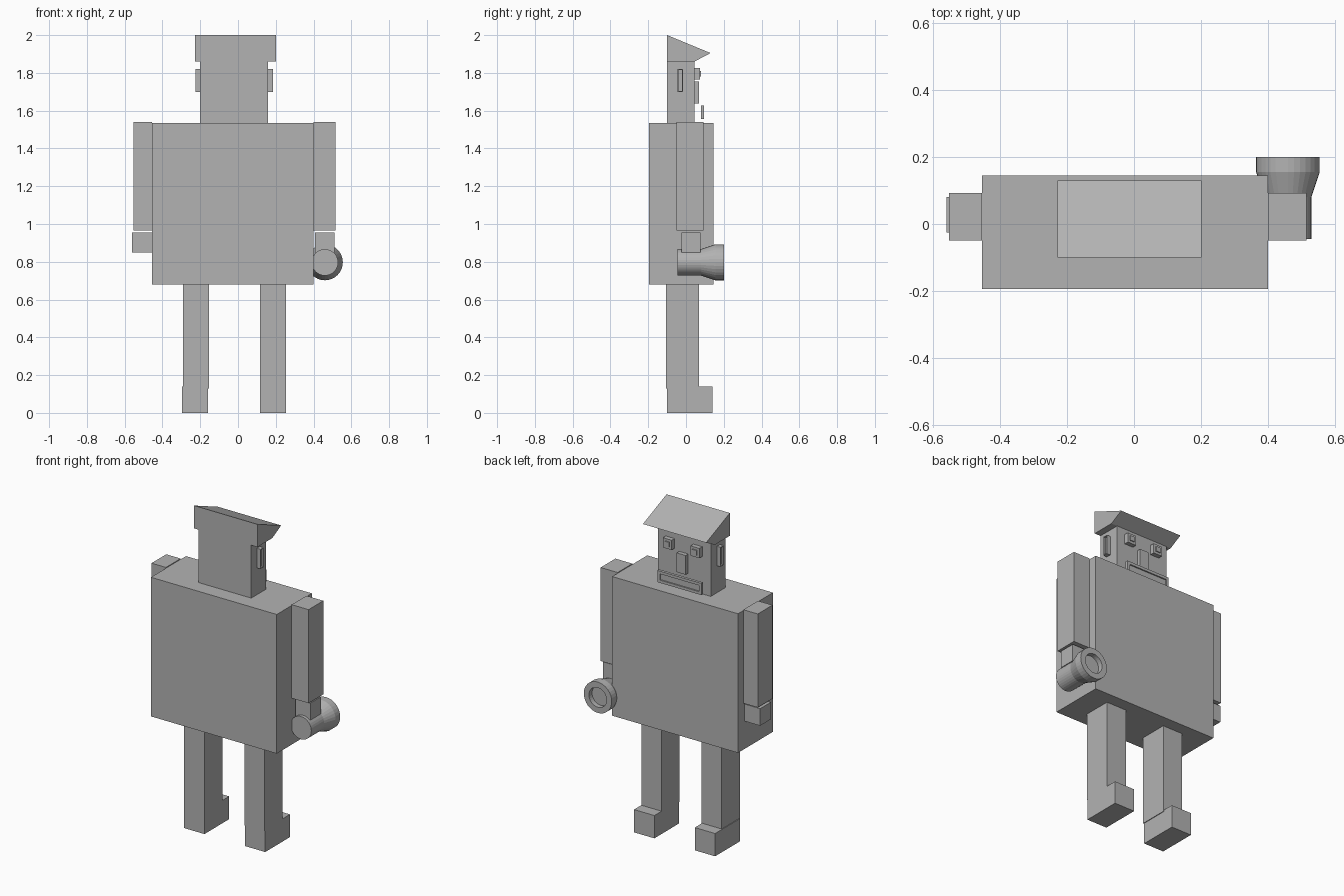
import bpy, bmesh, math
from mathutils import Vector

cube = bpy.data.objects.get("Cube")
if cube:
    bpy.data.objects.remove(cube, do_unlink=True)

# The single grey colour
GREY = (0.45, 0.45, 0.45, 1)
mat = bpy.data.materials.new("plain grey")
mat.use_nodes = True
mat.diffuse_color = GREY
mat.node_tree.nodes["Principled BSDF"].inputs["Base Color"].default_value = GREY


def finish(name, bm):
    bmesh.ops.recalc_face_normals(bm, faces=bm.faces)
    mesh = bpy.data.meshes.new(name)
    bm.to_mesh(mesh)
    bm.free()
    mesh.materials.append(mat)
    obj = bpy.data.objects.new(name, mesh)
    bpy.context.collection.objects.link(obj)
    return obj


def box(name, x, y, z, panel=None, border=0.0, depth=0.0):
    """Box from ranges; panel is the direction of a face to inset and push in or out."""
    bm = bmesh.new()
    bmesh.ops.create_cube(bm, size=1)
    for v in bm.verts:
        v.co = [r[0] if c < 0 else r[1] for c, r in zip(v.co, (x, y, z))]
    bm.normal_update()
    if panel:
        face = max(bm.faces, key=lambda f: f.normal.dot(Vector(panel)))
        bmesh.ops.inset_individual(bm, faces=[face], thickness=border)
        # a second, zero-width inset gives the panel straight walls
        bmesh.ops.inset_individual(bm, faces=[face], thickness=0.0)
        bmesh.ops.translate(bm, verts=face.verts, vec=Vector(panel) * depth)
    return finish(name, bm)


def mid(c, w):
    return (c - w / 2, c + w / 2)


# Body and head
box("torso", (-0.455, 0.4), (-0.195, 0.145), (0.68, 1.535))
box("head", (-0.2, 0.16), (-0.1, 0.045), (1.535, 1.86))

# Hair cap: a sloped profile stretched across the head
bm = bmesh.new()
profile = [(-0.1, 1.86), (-0.1, 2.0), (0.13, 1.905), (0.045, 1.86)]
side = bm.faces.new([bm.verts.new((-0.228, y, z)) for y, z in profile])
ext = bmesh.ops.extrude_face_region(bm, geom=[side], use_keep_orig=True)
bmesh.ops.translate(bm, vec=(0.43, 0, 0),
                    verts=[g for g in ext["geom"] if isinstance(g, bmesh.types.BMVert)])
finish("cap", bm)

# Face
for s, label in ((1, "left"), (-1, "right")):
    box(label + "_eye", mid(-0.018 + s * 0.094, 0.06), (0.045, 0.073), (1.765, 1.825),
        (0, 1, 0), 0.021, 0.006)
box("nose", mid(-0.016, 0.06), (0.045, 0.07), (1.637, 1.755))
box("mouth", mid(-0.022, 0.3), (0.079, 0.096), (1.555, 1.627), (0, 1, 0), 0.024, -0.008)
box("left_ear", (0.16, 0.185), (-0.045, -0.015), (1.7, 1.82), (1, 0, 0), 0.007, -0.01)
box("right_ear", (-0.224, -0.2), (-0.045, -0.015), (1.7, 1.82), (-1, 0, 0), 0.007, -0.01)

# Arms and hands
box("left_arm", (0.4, 0.515), (-0.05, 0.093), (0.965, 1.54))
box("right_arm", (-0.553, -0.455), (-0.05, 0.093), (0.965, 1.54))
box("left_hand", (0.407, 0.51), (-0.025, 0.077), (0.85, 0.955))
box("right_hand", (-0.56, -0.455), (-0.025, 0.08), (0.85, 0.955))

# Legs and feet
for label, x in (("left", 0.186), ("right", -0.223)):
    shift = 0 if label == "left" else -0.004
    box(label + "_leg", mid(x, 0.138), (-0.105, 0.07), (0.13, 0.68))
    box(label + "_foot", mid(x + shift, 0.138), (-0.1, 0.14), (0, 0.14))

# Torch: rings spun around the y axis, with a sunken lens
SIDES = 32
rings = [(0.07, -0.045), (0.07, 0.08), (0.095, 0.155), (0.095, 0.2), (0.06, 0.2), (0.06, 0.17)]
bm = bmesh.new()
loops = []
for radius, y in rings:
    angles = [2 * math.pi * i / SIDES for i in range(SIDES)]
    loops.append([bm.verts.new((0.46 + radius * math.cos(a), y, 0.797 + radius * math.sin(a)))
                  for a in angles])
for a, b in zip(loops, loops[1:]):
    for i in range(SIDES):
        j = (i + 1) % SIDES
        bm.faces.new((a[i], a[j], b[j], b[i]))
bm.faces.new(loops[0])
bm.faces.new(loops[-1])
finish("torch", bm)
